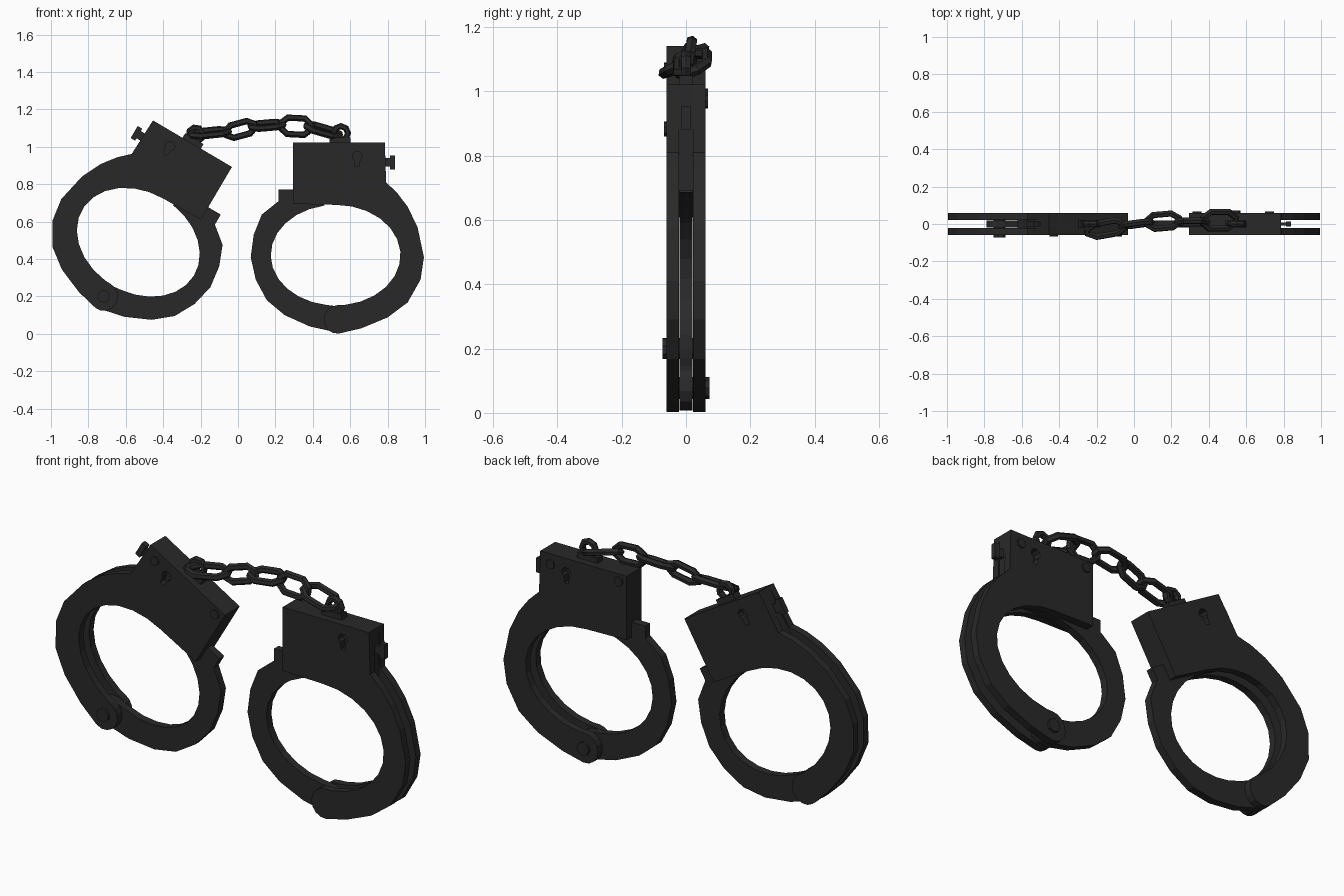
import bpy, bmesh, math
from mathutils import Matrix, Vector

if "Cube" in bpy.data.objects:
    bpy.data.objects.remove(bpy.data.objects["Cube"])

black = bpy.data.materials.new("black_steel")
black.diffuse_color = (0.022, 0.022, 0.022, 1)
black.use_nodes = True
black.node_tree.nodes["Principled BSDF"].inputs["Base Color"].default_value = black.diffuse_color

CX, CZ, RX, RZ = 0.522, 0.421, 0.347, 0.269   # inner opening of a cuff
PX, PZ = 0.535, 0.077                         # hinge pivot


def arc(cx, cz, rx, rz, a0, a1, n):
    angles = [math.radians(a0 + (a1 - a0) * i / n) for i in range(n + 1)]
    return [(cx + rx * math.cos(a), cz + rz * math.sin(a)) for a in angles]


def finish(name, mesh):
    bm = bmesh.new()
    bm.from_mesh(mesh)
    bmesh.ops.remove_doubles(bm, verts=bm.verts, dist=0.0005)
    bmesh.ops.recalc_face_normals(bm, faces=bm.faces)
    for f in bm.faces:
        f.smooth = False
        f.material_index = 0
    bm.to_mesh(mesh)
    bm.free()
    mesh.materials.clear()
    mesh.materials.append(black)
    obj = bpy.data.objects.new(name, mesh)
    bpy.context.collection.objects.link(obj)
    return obj


def curve_mesh(name, loops, matrix, extrude=0.0, wire=0.0):
    """Filled, extruded outline (with holes), or a closed round wire."""
    cu = bpy.data.curves.new(name, 'CURVE')
    cu.dimensions = '3D' if wire else '2D'
    if wire:
        cu.bevel_depth, cu.bevel_resolution = wire, 1
    else:
        cu.fill_mode, cu.extrude = 'BOTH', extrude
    for pts in loops:
        sp = cu.splines.new('POLY')
        sp.points.add(len(pts) - 1)
        for p, (x, z) in zip(sp.points, pts):
            p.co = (x, z, 0, 1)
        sp.use_cyclic_u = True
    tmp = bpy.data.objects.new("tmp", cu)
    bpy.context.collection.objects.link(tmp)
    dg = bpy.context.evaluated_depsgraph_get()
    mesh = bpy.data.meshes.new_from_object(tmp.evaluated_get(dg))
    bpy.data.objects.remove(tmp)
    mesh.transform(matrix)
    return finish(name, mesh)


UPRIGHT = Matrix.Rotation(math.pi / 2, 4, 'X')


def plate(name, loops, y0, y1):
    m = Matrix.Translation((0, (y0 + y1) / 2, 0)) @ UPRIGHT
    return curve_mesh(name, loops, m, extrude=(y1 - y0) / 2)


def rect(x0, x1, z0, z1):
    return [(x0, z0), (x0, z1), (x1, z1), (x1, z0)]


cuff = []

# Twin side plates: lock housing and curved arm in one outline, keyhole cut through
outer_arm = [(.785, 1.022), (.792, .81), (.85, .755), (.907, .68), (.96, .57), (.994, .41),
             (.976, .29), (.907, .168), (.80, .088), (.66, .03), (.54, .002)]
housing = ([(.295, .695), (.295, 1.022)] + outer_arm
           + arc(PX, PZ, .077, .077, 250, 90, 7)
           + arc(CX, CZ, RX, RZ, -82, 90, 12))
keyhole = [(.626, .895), (.648, .895), (.652, .93)] + arc(.637, .95, .027, .025, -20, 200, 5) + [(.622, .93)]
for name, y0, y1 in (("front_plate", -.06, -.022), ("back_plate", .022, .06)):
    cuff.append(plate(name, [housing, keyhole], y0, y1))

# Solid core between the plates of the lock housing
cuff.append(plate("lock_core", [rect(.295, .785, .692, 1.022)], -.022, .022))

# Swinging single jaw
jaw = ([(.217, .772), (.295, .772), (.295, .692), (.46, .692)]
       + arc(CX, CZ, RX, RZ, 100, 262, 12)
       + arc(PX, PZ, .07, .07, 80, -95, 6)
       + [(.383, .04), (.25, .10), (.154, .18), (.095, .29), (.068, .41),
          (.084, .53), (.127, .638), (.217, .71)])
cuff.append(plate("swinging_jaw", [jaw], -.02, .02))

# Safety catch on the housing side
cuff.append(plate("catch_stem", [rect(.78, .815, .895, .94)], -.009, .009))
cuff.append(plate("catch_head", [rect(.812, .84, .88, .955)], -.014, .014))

# Rivets on the back face, pivot pin through the hinge
for name, x, z, r, y0, y1 in (("housing_rivet_a", .725, .97, .024, .05, .068),
                              ("housing_rivet_b", .338, .985, .024, .05, .068),
                              ("pivot_rivet", PX, PZ, .034, -.05, .073)):
    cuff.append(plate(name, [arc(x, z, r, r, 0, 315, 7)], y0, y1))

# Chain lug: base block with an eye
cuff.append(plate("lug_base", [rect(.488, .602, 1.015, 1.05)], -.022, .022))
cuff.append(curve_mesh("lug_eye", [arc(.55, 1.073, .038, .038, 0, 315, 7)], UPRIGHT, wire=.017))

# Second cuff: turned half round and tilted
place = (Matrix.Translation((-.533, 0, .49)) @ Matrix.Rotation(math.radians(30.5), 4, 'Y')
         @ Matrix.Rotation(math.pi, 4, 'Z') @ Matrix.Translation((-CX, 0, -CZ)))
for part in cuff:
    twin = part.copy()
    twin.name = "left_" + part.name
    part.name = "right_" + part.name
    bpy.context.collection.objects.link(twin)
    twin.matrix_world = place

# Chain links, alternately lying flat and standing upright
WIRE = .018
links = [((-.15, -.025, 1.075), .24, .11, True, -6, 10),
         ((.012, .0, 1.093), .20, .105, False, -15, 8),
         ((.155, .015, 1.115), .21, .115, True, -5, 5),
         ((.31, .01, 1.11), .20, .125, False, 3, 0),
         ((.455, .02, 1.088), .22, .13, True, 16, 0)]
for i, (pos, length, width, flat, tilt, yaw) in enumerate(links):
    a, b = length / 2 - WIRE, width / 2 - WIRE
    pts = [(a, -.3 * b), (a, .3 * b), (.55 * a, b), (-.55 * a, b),
           (-a, .3 * b), (-a, -.3 * b), (-.55 * a, -b), (.55 * a, -b)]
    m = (Matrix.Translation(Vector(pos)) @ Matrix.Rotation(math.radians(yaw), 4, 'Z')
         @ Matrix.Rotation(math.radians(tilt), 4, 'Y')
         @ Matrix.Rotation(math.radians(20 if flat else 80), 4, 'X'))
    curve_mesh(f"chain_link_{i + 1}", [pts], m, wire=WIRE)
